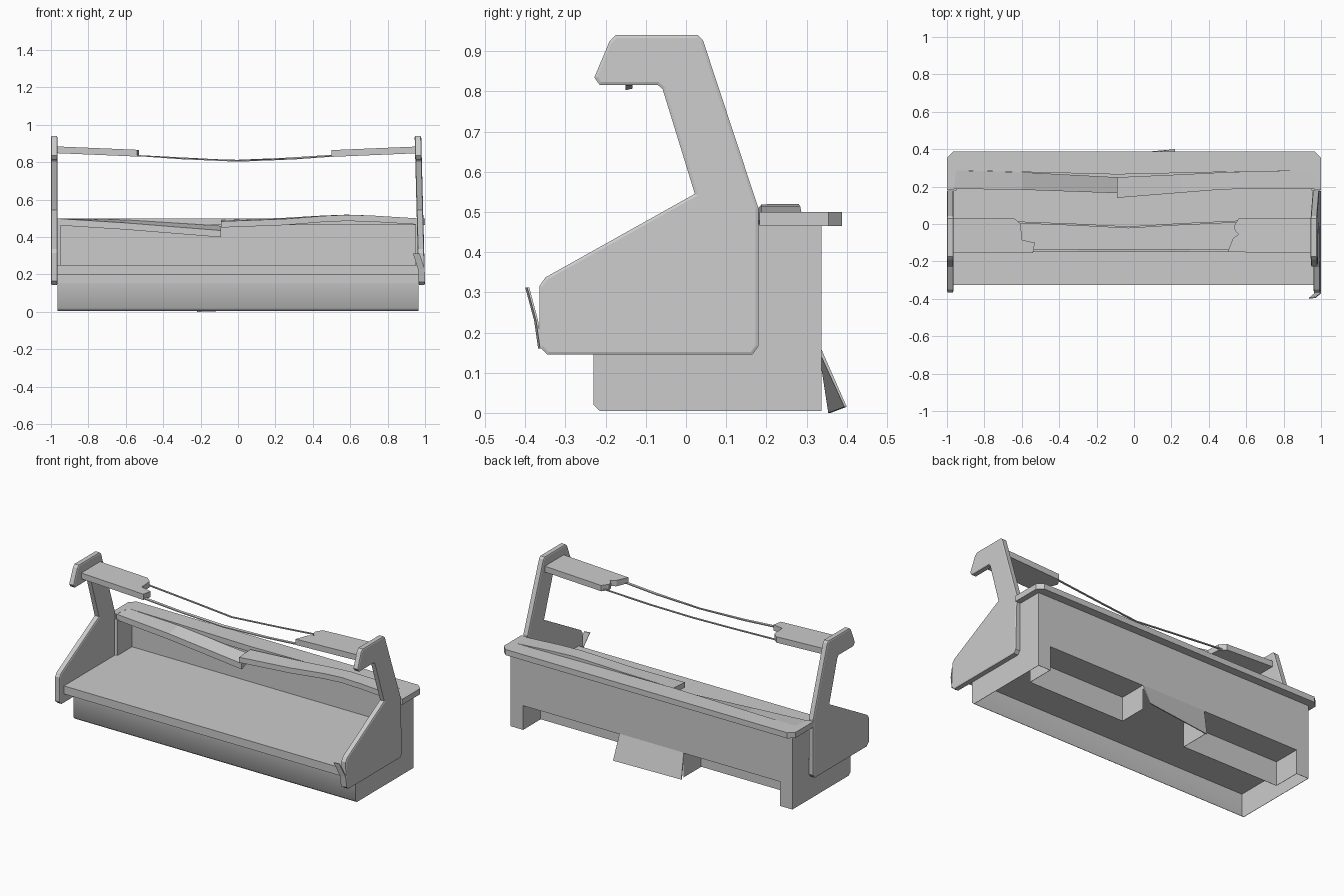
import bpy, bmesh

if "Cube" in bpy.data.objects:
    bpy.data.objects.remove(bpy.data.objects["Cube"])


def loft(name, rings, rim=0):
    """Closed solid skinned through rings of equal point count; rim adds a shallow chamfer to the end faces."""
    bm = bmesh.new()
    vr = [[bm.verts.new(p) for p in r] for r in rings]
    n = len(rings[0])
    for a, b in zip(vr, vr[1:]):
        for i in range(n):
            j = (i + 1) % n
            bm.faces.new((a[i], a[j], b[j], b[i]))
    ends = [bm.faces.new(vr[0][::-1]), bm.faces.new(vr[-1])]
    bmesh.ops.recalc_face_normals(bm, faces=bm.faces)
    if rim:
        bmesh.ops.inset_individual(bm, faces=ends, thickness=rim, depth=.003, use_even_offset=True)
    me = bpy.data.meshes.new(name)
    bm.to_mesh(me)
    bm.free()
    ob = bpy.data.objects.new(name, me)
    bpy.context.collection.objects.link(ob)
    return ob


def prism_x(name, prof, x0, x1, lean=0, rim=0):
    return loft(name, [[(x + lean * (z - 0.15), y, z) for y, z in prof] for x in (x0, x1)], rim)


def box(name, x0, x1, y0, y1, z0, z1):
    return prism_x(name, [(y0, z0), (y1, z0), (y1, z1), (y0, z1)], x0, x1)


def strip(name, stations, t):
    """Plank along x; station = x, front y, back y, front top z, back top z."""
    return loft(name, [[(x, yf, zf), (x, yb, zb), (x, yb, zb - t), (x, yf, zf - t)]
                       for x, yf, yb, zf, zb in stations])


# Side panels, the right one leaning inwards
side = [(-.345, .145), (-.365, .165), (-.365, .315), (-.35, .337), (.022, .545), (-.058, .805),
        (-.07, .816), (-.215, .816), (-.228, .835), (-.19, .925), (-.175, .94), (.03, .94),
        (.042, .928), (.18, .51), (.18, .165), (.165, .145)]
prism_x("left_side_panel", side, -.997, -.968, rim=.007)
prism_x("right_side_panel", side, .968, .997, lean=-.026, rim=.007)

# Peeling edge trim at the front of the right panel
loft("bent_trim", [[(x - .018, y, z), (x + .018, y + .005, z), (x + .018, y + .01, z), (x - .018, y + .005, z)]
                   for x, y, z in [(.982, -.368, .16), (.98, -.378, .23), (.953, -.4, .312)]])

# Display tray with its lip and the thin rear wall
prism_x("display_tray", [(-.325, .25), (-.325, .2), (-.23, .2), (-.23, .155), (.337, .155),
                         (.337, .47), (.32, .47), (.32, .25)], -.965, .965)
for s, n in ((-1, "left"), (1, "right")):
    xs = sorted((s * .95, s * .965))
    box(n + "_end_wall", *xs, .18, .337, .25, .47)

# Hollow base skirt of thin sheet, stepping inwards at the two rear recesses
T = .002
front = prism_x("front_skirt", [(-.23, .2), (-.23, .02), (-.215, .005), (-.215 + T, .005),
                                (-.23 + T, .02 + T), (-.23 + T, .2)], -.965, .965)
front.data.shade_smooth()
front.data.set_sharp_from_angle(angle=.9)
for s, n in ((-1, "left"), (1, "right")):
    def wall(part, xa, xb, y0, y1):
        a, b = sorted((s * xa, s * xb))
        box(n + part, a, b, y0, y1, .005, .158)
    xs = sorted((s * (.965 - T), s * .965))
    prism_x(n + "_end_skirt", [(-.23, .158), (-.23, .02), (-.215, .005), (.337, .005), (.337, .158)], *xs)
    wall("_rear_foot", .88, .965 - T, .337 - T, .337)
    wall("_foot_return", .88, .88 + T, .165, .337 - T)
    wall("_recess_wall", .22, .88, .165 - T, .165)
    wall("_recess_return", .22 - T, .22, .165 - T, .337)

# Torn flap bent out of the rear skirt
loft("rear_flap", [[(x, .337, .158), (x, y, z), (x, y - .006, z), (x, .33, .155)]
                   for x, y, z in [(-.22, .36, 0), (.22, .40, .015)]])

# Counter top: sound rear half, cracked away from the front planks
top = [(-1, .183), (-.965, .183), (-.95, .287), (-.09, .265), (.87, .287), (.965, .27), (.965, .183),
       (1, .183), (1, .355), (.965, .388), (-.965, .388), (-1, .355)]
loft("counter_top", [[(x, y, z) for x, y in top] for z in (.465, .5)])
strip("left_broken_plank", [(-.965, .188, .287, .499, .5), (-.6, .183, .277, .476, .492),
                            (-.09, .165, .25, .435, .46)], .036)
strip("right_broken_plank", [(-.09, .14, .25, .484, .49), (.25, .167, .265, .497, .503),
                             (.45, .183, .275, .513, .515), (.58, .188, .28, .519, .52),
                             (.72, .188, .284, .515, .515), (.965, .188, .287, .5, .5)], .033)

# Canopy: two snapped stubs drooping towards the middle
stub_l = [(-.97, .03), (-.64, .03), (-.605, 0), (-.6, -.085), (-.53, -.1), (-.54, -.155), (-.97, -.155)]
stub_r = [(.965, .03), (.56, .03), (.535, -.01), (.54, -.035), (.56, -.055), (.53, -.075),
          (.5, -.15), (.965, -.155)]
for n, pts in (("left_canopy_stub", stub_l), ("right_canopy_stub", stub_r)):
    loft(n, [[(x, y, z + .042 * (abs(x) - .5)) for x, y in pts] for z in (.829, .865)])

# Sagging strips of frame left between the stubs
strip("rear_sagging_strip", [(-.66, .005, .015, .845, .845), (-.3, -.009, .001, .826, .826),
                             (-.03, -.023, -.013, .812, .812), (.25, -.006, .004, .824, .824),
                             (.6, .01, .02, .846, .846)], .006)
strip("front_sagging_strip", [(-.6, -.15, -.133, .843, .843), (-.3, -.15, -.133, .822, .822),
                              (0, -.15, -.133, .809, .813), (.3, -.15, -.133, .821, .821),
                              (.56, -.15, -.133, .84, .84)], .006)
